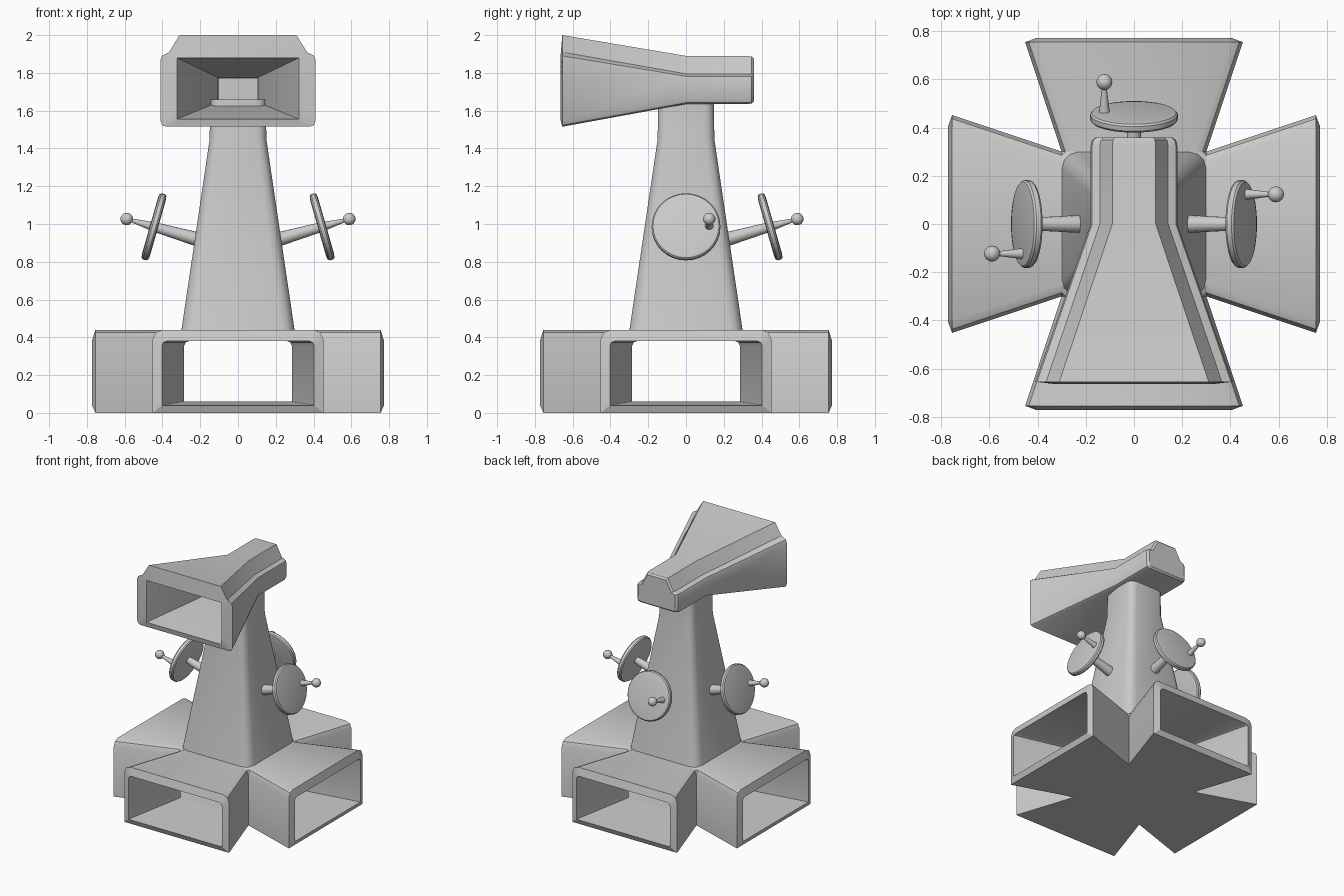
import bpy, bmesh, math
from mathutils import Matrix, Vector

if "Cube" in bpy.data.objects:
    bpy.data.objects.remove(bpy.data.objects["Cube"])

grey = bpy.data.materials.new("plain grey")
grey.diffuse_color = (0.6, 0.6, 0.6, 1)
grey.use_nodes = True
grey.node_tree.nodes["Principled BSDF"].inputs["Base Color"].default_value = grey.diffuse_color


def finish(name, bm, mat=Matrix()):
    bmesh.ops.recalc_face_normals(bm, faces=bm.faces[:])
    bm.transform(mat)
    me = bpy.data.meshes.new(name)
    bm.to_mesh(me)
    bm.free()
    me.materials.append(grey)
    ob = bpy.data.objects.new(name, me)
    bpy.context.collection.objects.link(ob)
    bpy.ops.object.select_all(action='DESELECT')
    ob.select_set(True)
    bpy.context.view_layer.objects.active = ob
    bpy.ops.object.shade_smooth_by_angle(angle=math.radians(30))
    return ob


def loft(name, rings, closed=False, mat=Matrix()):
    """Skin matching rings; cap the ends unless the loft closes on itself."""
    bm = bmesh.new()
    vs = [[bm.verts.new(p) for p in r] for r in rings]
    n = len(vs[0])
    pairs = list(zip(vs, vs[1:])) + ([(vs[-1], vs[0])] if closed else [])
    for a, b in pairs:
        for i in range(n):
            j = (i + 1) % n
            bm.faces.new((a[i], a[j], b[j], b[i]))
    if not closed:
        bm.faces.new(vs[0])
        bm.faces.new(vs[-1])
    return finish(name, bm, mat)


def mirrored(half, y):
    """Right half of a section (bottom to top) -> full ring at depth y."""
    return [(x, y, z) for x, z in half] + [(-x, y, z) for x, z in reversed(half)]


def turn(i):
    return Matrix.Rotation(i * math.pi / 2, 4, 'Z')


# Base: four flared hollow ducts in a cross
def duct(w, zb, zt, c, y):
    return mirrored([(w, zb), (w, zt - c), (w - .3 * c, zt - .3 * c), (w - c, zt)], y)


shoulder = duct(.30, 0, .44, .05, -.30)
arm = [shoulder,
       duct(.452, 0, .44, .05, -.755),
       duct(.403, .04, .38, .025, -.773),
       duct(.285, .06, .38, .025, -.30)]
for i in range(4):
    loft(f"base_duct_{i + 1}", arm, closed=True, mat=turn(i))

# Centre roof joining the ducts
bm = bmesh.new()
for i in range(4):
    for p in [p for p in shoulder if p[2] > .38] + [(.3, -.3, .38)]:
        bm.verts.new(turn(i) @ Vector(p))
bmesh.ops.remove_doubles(bm, verts=bm.verts[:], dist=.0005)
bmesh.ops.convex_hull(bm, input=bm.verts[:])
finish("base_roof", bm)

# Centre floor
bm = bmesh.new()
bmesh.ops.create_cube(bm, size=1, matrix=Matrix.Translation((0, 0, .03)) @ Matrix.Diagonal((.6, .6, .06, 1)))
finish("base_floor", bm)


# Tapered tower with rounded corners
def rounded_square(h, r, z, seg=3):
    pts = []
    for q in range(4):
        for k in range(seg + 1):
            a = k / seg * math.pi / 2
            pts.append(turn(q) @ Vector((h - r + r * math.cos(a), h - r + r * math.sin(a), z)))
    return pts


loft("tower", [rounded_square(.30, .07, .435), rounded_square(.15, .05, 1.45),
               rounded_square(.148, .05, 1.66)])

# Head: horn shell, hollow at the front
mouth = [(.38, 1.515), (.402, 1.523), (.41, 1.545), (.41, 1.87), (.403, 1.89),
         (.385, 1.90), (.365, 1.91), (.31, 2.0)]
neck = [(.155, 1.635), (.174, 1.642), (.18, 1.66), (.18, 1.765), (.174, 1.782),
        (.157, 1.79), (.142, 1.795), (.09, 1.89)]


def shrink(half, s, zc=1.76):
    return [(x * s, zc + (z - zc) * s) for x, z in half]


def box_half(w, zb, zt):
    # Rectangle with the same point count as the shell sections
    zs = [zb + (zt - zb) * k / 6 for k in range(7)]
    return [(w * .9, zb)] + [(w, z) for z in zs]


loft("head_horn", [
    mirrored(box_half(.10, 1.655, 1.77), .25),
    mirrored(box_half(.105, 1.645, 1.775), 0),
    mirrored(box_half(.323, 1.555, 1.88), -.665),
    mirrored(mouth, -.655),
    mirrored(neck, 0),
    mirrored(neck, .325),
    mirrored(shrink(neck, .97), .348),
    mirrored(shrink(neck, .88), .36)])


# Dishes on three sides of the tower, tilted upward
def lathe(name, profile, mat, n=32):
    loft(name, [[(r * math.cos(2 * math.pi * k / n), r * math.sin(2 * math.pi * k / n), z)
                 for k in range(n)] for r, z in profile], mat=mat)


tilt = Matrix.Translation((.445, 0, .985)) @ Matrix.Rotation(math.radians(74), 4, 'Y')
for i, side in enumerate(("right", "back", "left")):
    m = turn(i) @ tilt
    lathe(f"dish_{side}", [(.155, -.022), (.175, -.018), (.182, -.010), (.182, .010),
                           (.175, .018), (.155, .022)], m)
    lathe(f"dish_stem_{side}", [(.038, -.25), (.026, -.015)], m, 16)
    aerial = m @ Matrix.Translation((0, .123, 0))
    lathe(f"aerial_{side}", [(.023, .015), (.009, .13)], aerial, 12)
    bm = bmesh.new()
    bmesh.ops.create_uvsphere(bm, u_segments=20, v_segments=12, radius=.033,
                              matrix=Matrix.Translation((0, 0, .15)))
    finish(f"aerial_ball_{side}", bm, aerial)
